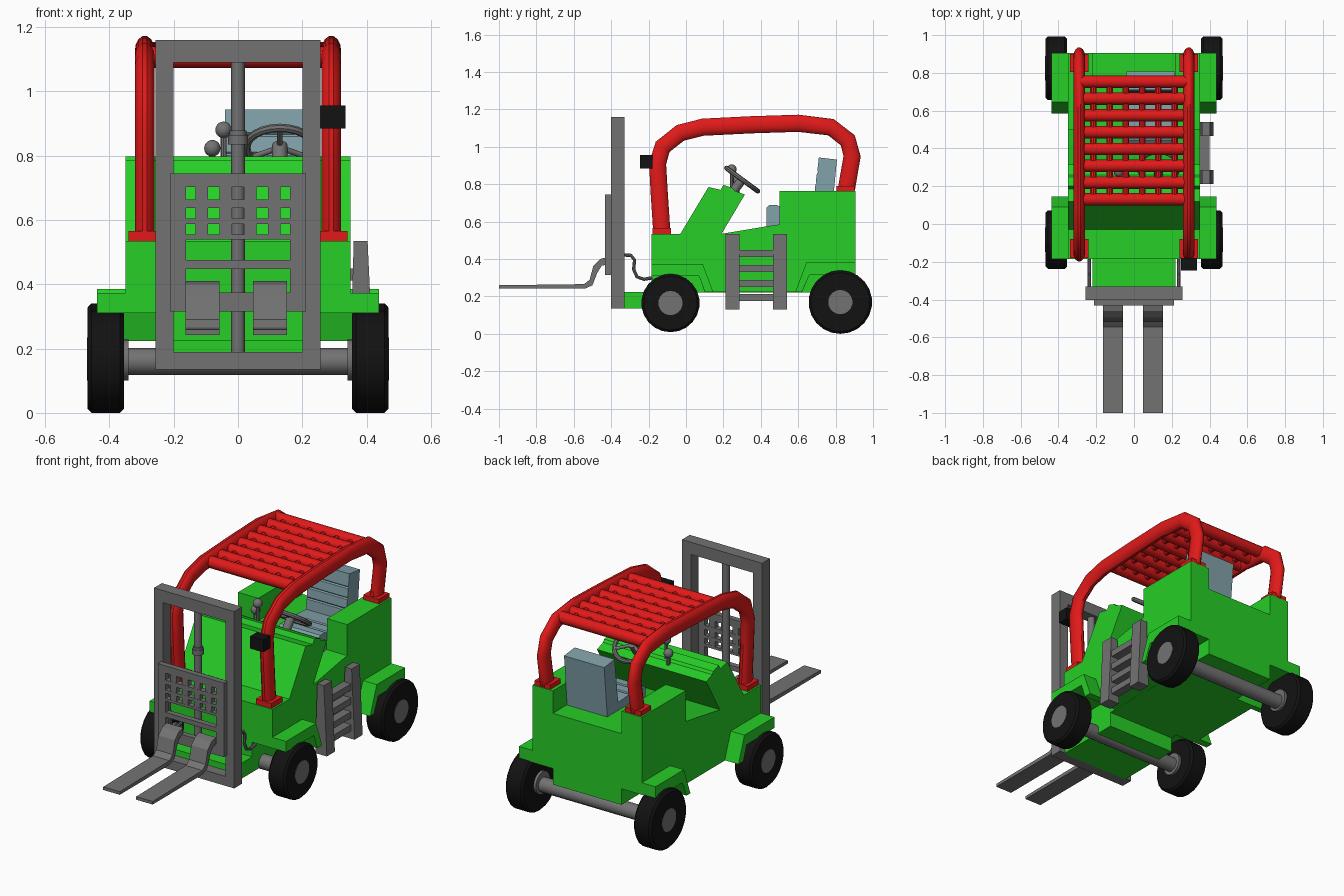
import bpy, bmesh, math
from mathutils import Vector, Matrix

if "Cube" in bpy.data.objects:
    bpy.data.objects.remove(bpy.data.objects["Cube"])


def mat(name, rgb):
    m = bpy.data.materials.new(name)
    m.diffuse_color = (*rgb, 1)
    m.use_nodes = True
    m.node_tree.nodes["Principled BSDF"].inputs["Base Color"].default_value = m.diffuse_color
    return m


GREEN = mat("green_paint", (0.02, 0.62, 0.02))
RED = mat("red_paint", (0.75, 0.01, 0.01))
BLACK = mat("black_rubber", (0.006, 0.006, 0.006))
BLUE = mat("blue_vinyl", (0.22, 0.36, 0.4))
GREY = mat("grey_metal", (0.17, 0.17, 0.17))


def finish(name, bm, m, smooth=False):
    bmesh.ops.recalc_face_normals(bm, faces=bm.faces)
    me = bpy.data.meshes.new(name)
    bm.to_mesh(me)
    bm.free()
    ob = bpy.data.objects.new(name, me)
    bpy.context.collection.objects.link(ob)
    me.materials.append(m)
    if smooth:
        bpy.ops.object.select_all(action='DESELECT')
        ob.select_set(True)
        bpy.context.view_layer.objects.active = ob
        bpy.ops.object.shade_smooth_by_angle(angle=math.radians(35))
    return ob


def boxes(name, spans, m):
    """Each span is x0, x1, y0, y1, z0, z1."""
    bm = bmesh.new()
    for x0, x1, y0, y1, z0, z1 in spans:
        mx = Matrix.Translation(((x0 + x1) / 2, (y0 + y1) / 2, (z0 + z1) / 2)) \
            @ Matrix.Diagonal((x1 - x0, y1 - y0, z1 - z0, 1))
        bmesh.ops.create_cube(bm, size=1, matrix=mx)
    return finish(name, bm, m)


def extrude(name, profile, x0, x1, m):
    """Side profile (y, z) pulled along x."""
    bm = bmesh.new()
    f = bm.faces.new([bm.verts.new((x0, y, z)) for y, z in profile])
    new = bmesh.ops.extrude_face_region(bm, geom=[f])["geom"]
    bmesh.ops.translate(bm, vec=(x1 - x0, 0, 0),
                        verts=[v for v in new if isinstance(v, bmesh.types.BMVert)])
    return finish(name, bm, m)


def rods(name, items, m, sides=12, smooth=True):
    """Each item is start, end, radius."""
    bm = bmesh.new()
    for a, b, r in items:
        a, b = Vector(a), Vector(b)
        d = b - a
        mx = Matrix.Translation((a + b) / 2) @ d.to_track_quat('Z', 'Y').to_matrix().to_4x4()
        bmesh.ops.create_cone(bm, cap_ends=True, segments=sides, radius1=r, radius2=r,
                              depth=d.length, matrix=mx)
    return finish(name, bm, m, smooth)


def sweep(name, path, x, rx, rn, m, sides=14):
    """Tube with an oval section along a (y, z) path."""
    bm = bmesh.new()
    pts = [Vector((x, y, z)) for y, z in path]
    rings = []
    for i, p in enumerate(pts):
        t = (pts[min(i + 1, len(pts) - 1)] - pts[max(i - 1, 0)]).normalized()
        n = Vector((0, -t.z, t.y))
        rings.append([bm.verts.new(p + Vector((rx * math.cos(a), 0, 0)) + n * rn * math.sin(a))
                      for a in (2 * math.pi * k / sides for k in range(sides))])
    for a, b in zip(rings, rings[1:]):
        for k in range(sides):
            bm.faces.new((a[k], a[(k + 1) % sides], b[(k + 1) % sides], b[k]))
    bm.faces.new(rings[0])
    bm.faces.new(rings[-1])
    return finish(name, bm, m, True)


# Body with dashboard, floor and wheel arches
extrude("body", [(-.185, .31), (-.185, .535), (-.03, .535), (.12, .785), (.185, .77), (.2, .797),
                 (.25, .78), (.26, .765), (.315, .745), (.19, .535), (.43, .575), (.5, .585),
                 (.5, .635), (.905, .635), (.905, .315), (.66, .315), (.62, .223), (.1, .223),
                 (.07, .31)], -.35, .35, GREEN)
boxes("lower_chassis", [(-.22, .22, -.185, .905, .222, .33),
                        (-.22, .22, -.34, .06, .135, .225)], GREEN)
boxes("rear_side_blocks", [(s * .285 - .065, s * .285 + .065, .5, .905, .635, .765)
                           for s in (-1, 1)], GREEN)

CAGE = [(-.13, .555), (-.143, .75), (-.152, .91), (-.125, 1.0), (-.03, 1.075), (.09, 1.105),
        (.35, 1.118), (.6, 1.126), (.775, 1.105), (.865, 1.035), (.888, .95), (.858, .775)]
HOSE = [(-.34, .422), (-.295, .42), (-.275, .395), (-.28, .345), (-.262, .305), (-.225, .292),
        (-.18, .3)]
FORK = [(-1, .242), (-.54, .242), (-.5, .26), (-.475, .325), (-.45, .365), (-.42, .37),
        (-.42, .41), (-.46, .4), (-.495, .365), (-.515, .29), (-.545, .266), (-1, .26)]

for side, s in (("left", -1), ("right", 1)):
    # Mudguards
    for end, prof in (("front", [(-.185, .31), (.07, .31), (.1, .225), (.145, .225), (.09, .373),
                                 (-.185, .373)]),
                      ("rear", [(.905, .315), (.66, .315), (.62, .225), (.585, .225), (.645, .385),
                                (.905, .385)])):
        extrude(f"{end}_{side}_mudguard", prof, s * .345, s * .438, GREEN)
    # Wheels
    for end, y, r in (("front", -.083, .156), ("rear", .825, .17)):
        z = .165 if end == "front" else .17
        tyre = rods(f"{end}_{side}_tyre", [((s * .355, y, z), (s * .468, y, z), r)], BLACK, 22)
        bev = tyre.modifiers.new("rounded_shoulder", 'BEVEL')
        bev.width, bev.segments, bev.limit_method = .012, 1, 'ANGLE'
        bev.angle_limit = math.radians(40)
        rods(f"{end}_{side}_hub", [((s * .34, y, z), (s * .47, y, z), .065)], GREY, 18)
    # Roll cage tube and feet
    sweep(f"{side}_cage_tube", CAGE, s * .29, .031, .047, RED)
    boxes(f"{side}_cage_feet", [(s * .29 - .05, s * .29 + .05, -.18, -.08, .533, .565),
                                (s * .29 - .05, s * .29 + .05, .805, .9, .763, .792)], RED)
    sweep(f"{side}_hydraulic_hose", HOSE, s * .237, .009, .009, GREY, 8)

rods("axles", [((-.36, y, .16), (.36, y, .16), .042) for y in (-.083, .825)], GREY, 16)

# Roof grille
rods("roof_cross_bars", [((-.28, .13 + .089 * i, 1.106 + .002 * i),
                          (.28, .13 + .089 * i, 1.106 + .002 * i), .033) for i in range(8)], RED)
rods("roof_long_rods", [((-.215 + .086 * i, .12, 1.106), (-.215 + .086 * i, .76, 1.12), .018)
                        for i in range(6)], RED, 10)

# Lifting mast
Y0, Y1 = -.402, -.33
boxes("mast_frame", [(-.257, -.2, Y0, Y1, .135, 1.16), (.2, .257, Y0, Y1, .135, 1.16),
                     (-.2, .2, Y0, Y1, 1.09, 1.16), (-.2, .2, Y0, Y1, .135, .19)], GREY)
rods("lift_cylinder", [((0, -.366, .18), (0, -.366, 1.1), .021),
                       ((0, -.366, .835), (0, -.366, .865), .031),
                       ((0, -.366, .865), (0, -.366, .878), .026)], GREY, 16)

# Fork carriage: side columns, cross rails and a panel with square holes
C0, C1 = -.432, -.4
bars = [(s * .187 - .025, s * .187 + .025, C0, C1, .315, .745) for s in (-1, 1)]
bars += [(-.165, .165, C0, C1, a, b) for a, b in ((.315, .375), (.447, .475), (.54, .555),
                                                  (.587, .605), (.638, .663), (.702, .745))]
bars += [(x - .019, x + .019, C0 + .001, C1 - .001, .545, .73) for x in (-.113, -.038, .038, .113)]
boxes("fork_carriage", bars, GREY)
for side, x in (("left", -.111), ("right", .1)):
    extrude(f"{side}_fork", FORK, x - .053, x + .053, GREY)

# Boarding ladder on the right side
ladder = bmesh.new()
for y in (.248, .502):
    for w, xa, xb in ((.037, .348, .412),):
        vs = [ladder.verts.new(p) for yy in (y - w, y + w) for p in
              ((xa, yy, .13), (xb + .01, yy, .13), (.403, yy, .535), (.36, yy, .535))]
        for q in ((0, 1, 2, 3), (4, 5, 6, 7), (0, 1, 5, 4), (1, 2, 6, 5), (2, 3, 7, 6), (3, 0, 4, 7)):
            ladder.faces.new([vs[i] for i in q])
finish("ladder_rails", ladder, GREY)
boxes("ladder_rungs", [(.348, .4, .28, .47, z, z + .037) for z in (.175, .25, .33, .412)], GREY)

# Headlight
boxes("headlight", [(.25, .334, -.245, -.18, .884, .956)], BLACK)

# Seat with stepped padding
extrude("seat_cushion", [(.43, .57), (.43, .675), (.445, .688), (.49, .688), (.495, .68), (.505, .688),
                         (.56, .688), (.565, .68), (.575, .688), (.7, .68), (.7, .57)],
        -.04, .217, BLUE)
extrude("seat_back", [(.675, .6), (.684, .74), (.692, .745), (.687, .752), (.692, .8), (.699, .806),
                      (.694, .812), (.7, .86), (.707, .866), (.702, .872), (.71, .943), (.807, .932),
                      (.775, .6)], -.04, .217, BLUE)

# Steering wheel, column and levers
C = Vector((.13, .3, .825))
tilt = Matrix.Rotation(-.635, 4, 'X')
bpy.ops.mesh.primitive_torus_add(location=C, rotation=(-.635, 0, 0), major_radius=.104,
                                 minor_radius=.013, major_segments=24, minor_segments=8)
rim = bpy.context.object
rim.name = "steering_wheel_rim"
rim.data.materials.append(GREY)
bpy.ops.object.shade_smooth_by_angle(angle=math.radians(35))
spokes = [(C, C + tilt @ Vector((.104 * math.cos(a), .104 * math.sin(a), 0)), .009)
          for a in (math.radians(d) for d in (-90, 30, 150))]
axis = tilt @ Vector((0, 0, 1))
rods("steering_column", spokes + [(C - axis * .11, C + axis * .01, .024)], GREY)
for i, (x, y, z) in enumerate(((-.045, .245, .88), (-.08, .275, .823))):
    rods(f"lever_{i + 1}", [((x, y, .74), (x, y, z), .01)], GREY, 8)
    ball = bmesh.new()
    bmesh.ops.create_uvsphere(ball, u_segments=14, v_segments=10, radius=.026,
                              matrix=Matrix.Translation((x, y, z)))
    finish(f"lever_knob_{i + 1}", ball, GREY, True)
